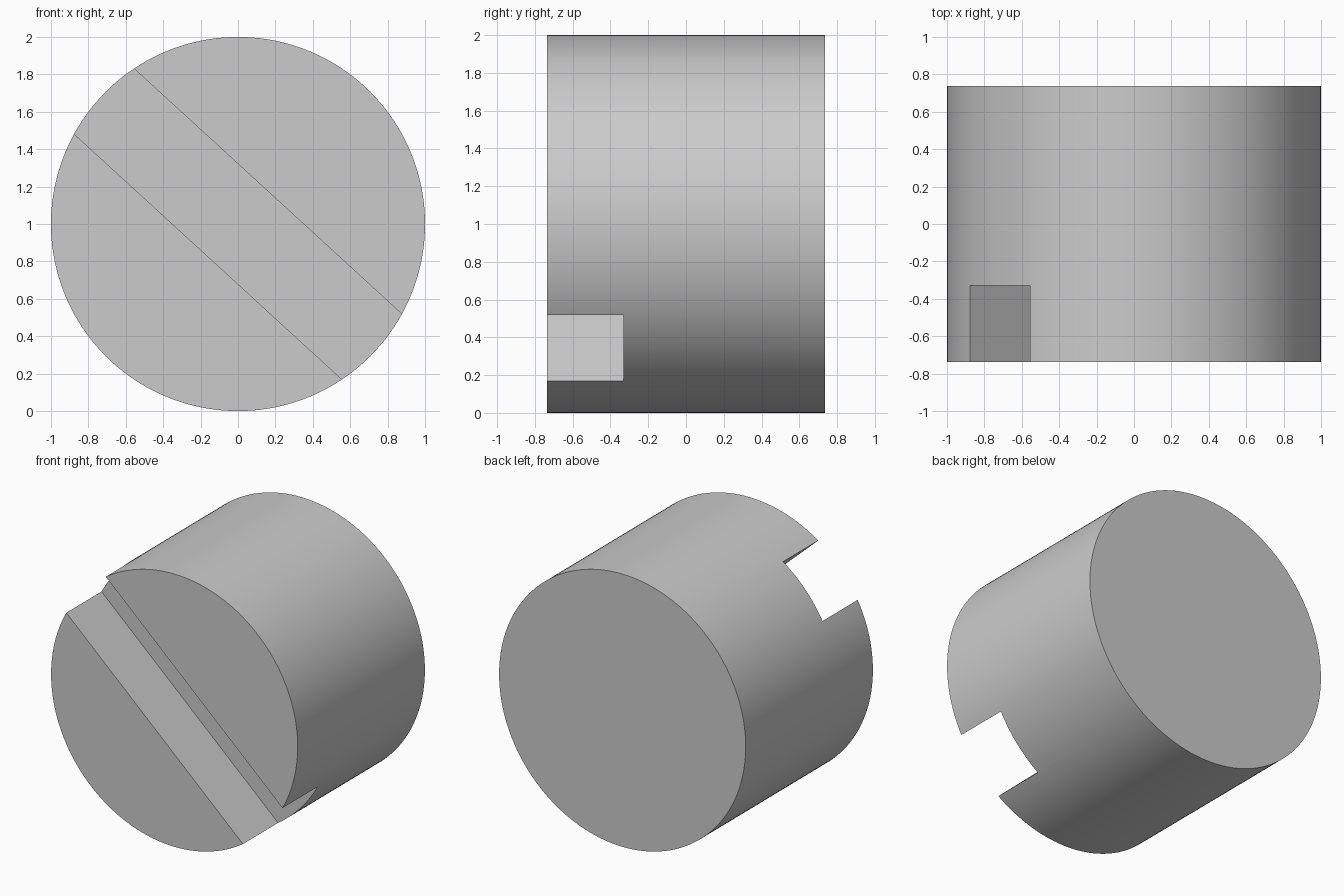
import bpy
from math import radians

if "Cube" in bpy.data.objects:
    bpy.data.objects.remove(bpy.data.objects["Cube"])

HALF_DEPTH = 0.737   # half the length of the drum along y
FLOOR_Y = -0.33      # depth of the slot floor
SLOT_WIDTH = 0.474
SLOT_ANGLE = radians(42.5)

# Round body lying along y
bpy.ops.mesh.primitive_cylinder_add(vertices=160, radius=1, depth=2 * HALF_DEPTH,
                                    location=(0, 0, 1), rotation=(radians(90), 0, 0))
body = bpy.context.object
body.name = "slotted_round_body"
bpy.ops.object.transform_apply(location=False, rotation=True, scale=True)

# Slot cutter: diagonal bar across the front face
front = -HALF_DEPTH - 0.2
bpy.ops.mesh.primitive_cube_add(size=1, location=(0, (front + FLOOR_Y) / 2, 1),
                                rotation=(0, SLOT_ANGLE, 0))
cutter = bpy.context.object
cutter.name = "slot_cutter"
cutter.scale = (2.6, FLOOR_Y - front, SLOT_WIDTH)
bpy.context.view_layer.update()

cut = body.modifiers.new("slot", 'BOOLEAN')
cut.operation = 'DIFFERENCE'
cut.solver = 'EXACT'
cut.object = cutter
bpy.ops.object.select_all(action='DESELECT')
body.select_set(True)
bpy.context.view_layer.objects.active = body
bpy.ops.object.modifier_apply(modifier="slot")
bpy.data.objects.remove(cutter, do_unlink=True)

# Smooth round side, crisp slot and rims
bpy.ops.object.shade_smooth_by_angle(angle=radians(30))
